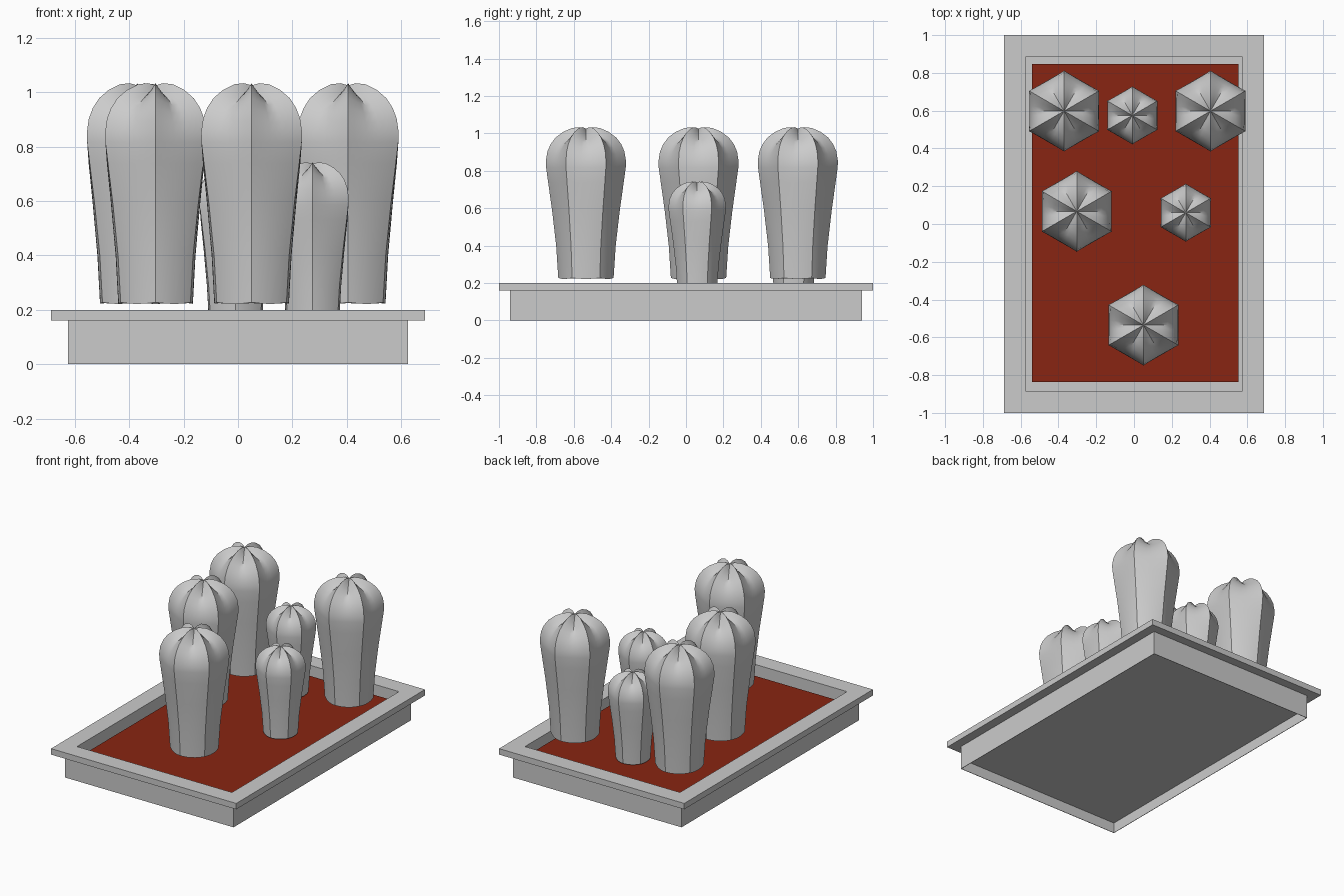
import bpy, bmesh, math
from mathutils import Vector

if "Cube" in bpy.data.objects:
    bpy.data.objects.remove(bpy.data.objects["Cube"])


def finish(bm, name, angle=None):
    bmesh.ops.recalc_face_normals(bm, faces=bm.faces)
    me = bpy.data.meshes.new(name)
    bm.to_mesh(me)
    bm.free()
    ob = bpy.data.objects.new(name, me)
    bpy.context.collection.objects.link(ob)
    if angle:
        bpy.ops.object.select_all(action='DESELECT')
        ob.select_set(True)
        bpy.context.view_layer.objects.active = ob
        bpy.ops.object.shade_smooth_by_angle(angle=math.radians(angle))
    return ob


# Planter tray: rectangular loops (half x, half y, z) from the inner floor
# over the rim, down the outside and back to the recessed underside
loops = [(0.575, 0.885, 0.075), (0.575, 0.885, 0.20), (0.687, 1.0, 0.20),
         (0.687, 1.0, 0.16), (0.625, 0.94, 0.16), (0.625, 0.94, 0.0),
         (0.622, 0.937, 0.0), (0.622, 0.937, 0.07)]
bm = bmesh.new()
rings = [[bm.verts.new((sx * x, sy * y, z))
          for sx, sy in ((-1, -1), (1, -1), (1, 1), (-1, 1))] for x, y, z in loops]
for a, b in zip(rings, rings[1:]):
    for i in range(4):
        j = (i + 1) % 4
        bm.faces.new((a[i], a[j], b[j], b[i]))
bm.faces.new(rings[0])
bm.faces.new(rings[-1])
finish(bm, "planter_tray")

# Red soil bed
bm = bmesh.new()
bmesh.ops.create_cube(bm, size=1)
for v in bm.verts:
    v.co = Vector((v.co.x * 1.092 + 0.006, v.co.y * 1.685 + 0.005,
                   0.15 if v.co.z > 0 else 0.075))
soil = finish(bm, "soil")
mat = bpy.data.materials.new("red_soil")
mat.diffuse_color = (0.25, 0.018, 0.006, 1)
mat.use_nodes = True
mat.node_tree.nodes["Principled BSDF"].inputs["Base Color"].default_value = mat.diffuse_color
soil.data.materials.append(mat)

# Cactus profile: ridge radius, ridge height, bulge of the side between two
# ridges, drop in height there, sharpness of the groove
PROFILE = [(0.148, 0.00, 0.009, 0.006, 0), (0.159, 0.17, 0.009, 0, 0),
           (0.181, 0.36, 0.007, 0, 0), (0.202, 0.51, 0.004, 0, 0),
           (0.213, 0.59, 0.000, 0.002, 0), (0.214, 0.625, -0.003, 0.006, 0.1),
           (0.206, 0.675, -0.007, 0.014, 0.3), (0.189, 0.714, -0.011, 0.020, 0.5),
           (0.162, 0.750, -0.013, 0.027, 0.7), (0.122, 0.780, -0.013, 0.034, 0.8),
           (0.074, 0.801, -0.010, 0.034, 0.8), (0.032, 0.805, -0.005, 0.022, 0.8)]
STEPS = 8


def cactus(name, x, y, z, s):
    bm = bmesh.new()
    rings = []
    n = 6 * STEPS
    for r, h, bulge, drop, sharp in PROFILE:
        ring = []
        for k in range(n):
            side, u = divmod(k / STEPS, 1)
            a0, a1, am = (math.radians(60 * (side + o) + 30) for o in (0, 1, 0.5))
            p = Vector((math.cos(a0), math.sin(a0), 0)).lerp(
                Vector((math.cos(a1), math.sin(a1), 0)), u) * r
            # parabola along the side, mixed with a V groove on the dome
            w = (1 - sharp) * 4 * u * (1 - u) + sharp * (1 - abs(2 * u - 1)) ** 1.3
            p += Vector((math.cos(am), math.sin(am), 0)) * bulge * w
            p.z = h - drop * w
            ring.append(bm.verts.new(p))
        rings.append(ring)
    for a, b in zip(rings, rings[1:]):
        for i in range(n):
            j = (i + 1) % n
            bm.faces.new((a[i], a[j], b[j], b[i]))
    tip = bm.verts.new((0, 0, 0.797))
    for i in range(n):
        bm.faces.new((rings[-1][i], rings[-1][(i + 1) % n], tip))
    bm.faces.new(rings[0])
    ob = finish(bm, name, 32)
    ob.location = (x, y, z)
    ob.scale = (s, s, s)


for i, (x, y) in enumerate([(-0.37, 0.598), (0.405, 0.598), (-0.303, 0.067), (0.05, -0.535)]):
    cactus(f"tall_cactus_{i + 1}", x, y, 0.228, 1.0)
for i, (x, y) in enumerate([(-0.009, 0.575), (0.274, 0.06)]):
    cactus(f"small_cactus_{i + 1}", x, y, 0.165, 0.717)
